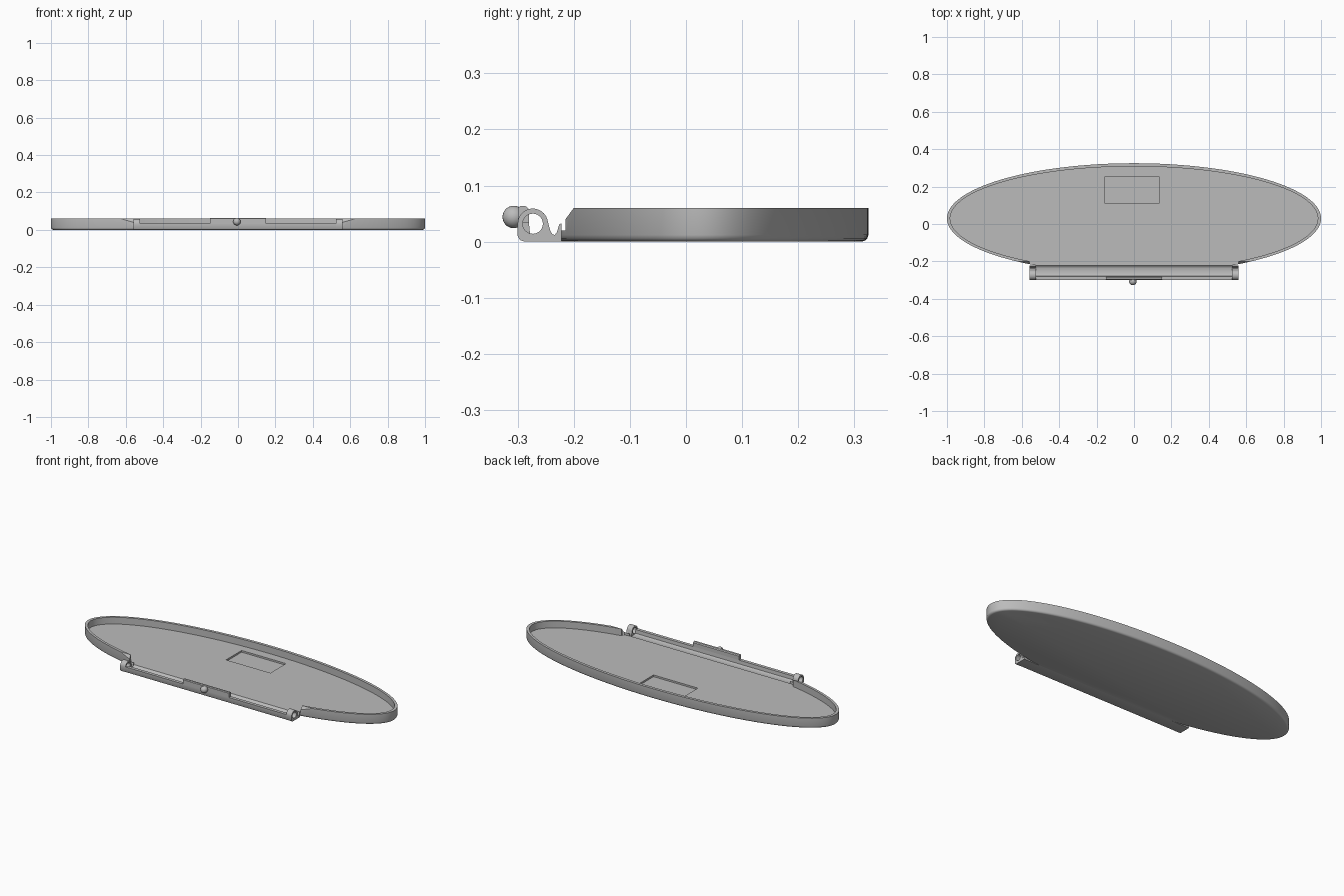
import bpy, bmesh
from math import cos, sin, pi, radians

if "Cube" in bpy.data.objects:
    bpy.data.objects.remove(bpy.data.objects["Cube"])

GREY = (0.5, 0.5, 0.5, 1)
mat = bpy.data.materials.new("plain grey")
mat.use_nodes = True
mat.diffuse_color = GREY
mat.node_tree.nodes["Principled BSDF"].inputs["Base Color"].default_value = GREY

CENTRE_Y = 0.03      # centre of the oval
FRONT = -0.222       # where the tray meets the hinge
HALF = 0.56          # half length of the hinge
PIN = (-0.273, 0.032)  # hinge axis, y and z


def make(name, bm):
    bmesh.ops.recalc_face_normals(bm, faces=bm.faces)
    mesh = bpy.data.meshes.new(name)
    bm.to_mesh(mesh)
    bm.free()
    mesh.materials.append(mat)
    obj = bpy.data.objects.new(name, mesh)
    bpy.context.collection.objects.link(obj)
    return obj


def prism(name, profile, x0, x1):
    """Extrude a y-z outline along x."""
    bm = bmesh.new()
    face = bm.faces.new([bm.verts.new((x0, y, z)) for y, z in profile])
    moved = bmesh.ops.extrude_face_region(bm, geom=[face])["geom"]
    verts = [v for v in moved if isinstance(v, bmesh.types.BMVert)]
    bmesh.ops.translate(bm, verts=verts, vec=(x1 - x0, 0, 0))
    return make(name, bm)


def box_outline(y0, y1, z0, z1):
    return [(y0, z0), (y1, z0), (y1, z1), (y0, z1)]


def arc(y, z, r, a0, a1, n):
    steps = [radians(a0 + (a1 - a0) * i / n) for i in range(n + 1)]
    return [(y + r * cos(a), z + r * sin(a)) for a in steps]


def select_only(obj):
    bpy.ops.object.select_all(action="DESELECT")
    obj.select_set(True)
    bpy.context.view_layer.objects.active = obj


def cut(obj, cutter):
    cutter.hide_render = True
    mod = obj.modifiers.new("cut", "BOOLEAN")
    mod.operation = "DIFFERENCE"
    mod.solver = "EXACT"
    mod.object = cutter
    select_only(obj)
    bpy.ops.object.modifier_apply(modifier=mod.name)
    bpy.data.objects.remove(cutter)


def smooth(obj):
    select_only(obj)
    bpy.ops.object.shade_smooth_by_angle(angle=radians(30))


# Oval tray: stacked rings (inset, height), from the underside over the rim to the floor
rings = [(0.012, 0), (0.006, 0.002), (0.002, 0.006), (0, 0.012),
         (0, 0.06), (0.017, 0.06), (0.017, 0.02)]
N = 128
bm = bmesh.new()
loops = []
for inset, z in rings:
    loops.append([bm.verts.new(((1 - inset) * cos(2 * pi * i / N),
                                CENTRE_Y + (0.295 - inset) * sin(2 * pi * i / N), z))
                  for i in range(N)])
for a, b in zip(loops, loops[1:]):
    for i in range(N):
        j = (i + 1) % N
        bm.faces.new((a[i], a[j], b[j], b[i]))
bm.faces.new(loops[0])
bm.faces.new(loops[-1])
tray = make("tray", bm)

# Sloped front cut, open front and shallow rectangular recess
cut(tray, prism("front_cutter", [(-0.4, -0.1), (FRONT, -0.1), (FRONT, 0.03),
                                 (-0.171, 0.1), (-0.4, 0.1)], -1.2, 1.2))
cut(tray, prism("opening_cutter", box_outline(-0.4, -0.18, 0.02, 0.1), -HALF, HALF))
cut(tray, prism("recess_cutter", box_outline(0.11, 0.255, 0.01, 0.05), -0.155, 0.135))
smooth(tray)

# Trough with a low front lip, joining the two hinge knuckles
smooth(prism("hinge_trough", [
    (FRONT, 0), (-0.288, 0), (-0.295, 0.003), (-0.299, 0.01), (-0.299, 0.035),
    (-0.28, 0.035), (-0.278, 0.014), (-0.27, 0.01), (-0.235, 0.01),
    (-0.23, 0.012), (FRONT, 0.02)], -0.525, 0.525))

# Hinge knuckles with a round bore
knuckle = ([(FRONT, 0), (-0.288, 0), (-0.296, 0.003), (-0.3, 0.01)]
           + arc(*PIN, 0.027, 180, 10, 20)
           + [(-0.242, 0.02), (-0.238, 0.013), (-0.234, 0.012),
              (-0.23, 0.017), (-0.226, 0.031), (FRONT, 0.033)])
for side, name in ((-1, "right"), (1, "left")):
    x0, x1 = sorted((side * 0.525, side * HALF))
    part = prism(name + "_knuckle", knuckle, x0, x1)
    cut(part, prism("bore_cutter", arc(*PIN, 0.018, 0, 345, 23), x0 - 0.1, x1 + 0.1))
    smooth(part)

# Raised latch tab with a round knob
smooth(prism("latch_tab", [(-0.299, 0.03), (-0.28, 0.03), (-0.28, 0.058),
                           (-0.285, 0.063), (-0.295, 0.064), (-0.299, 0.06)], -0.15, 0.15))
bm = bmesh.new()
bmesh.ops.create_uvsphere(bm, u_segments=24, v_segments=14, radius=0.02)
bmesh.ops.translate(bm, verts=bm.verts, vec=(-0.006, -0.307, 0.044))
smooth(make("latch_knob", bm))
